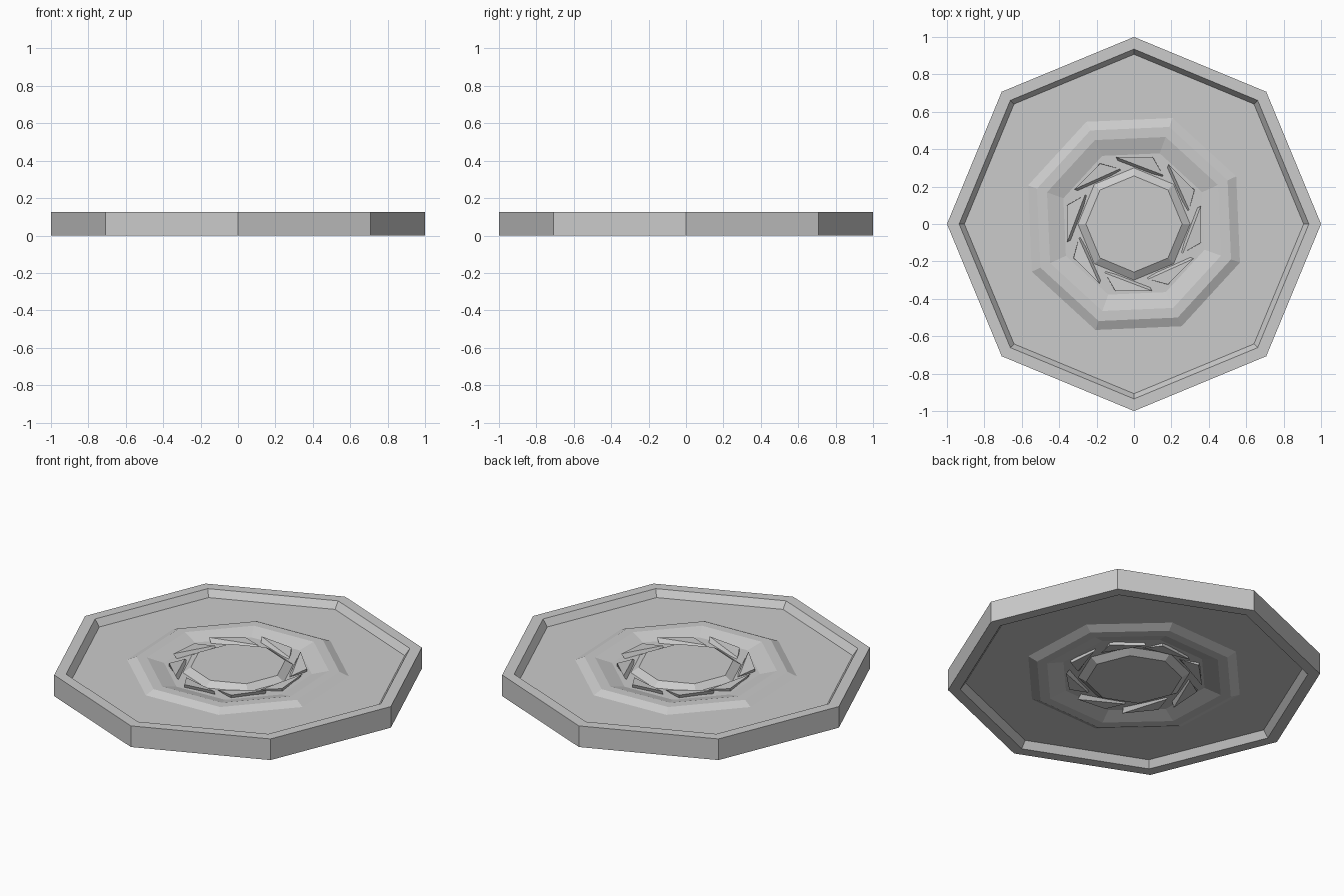
import bpy
from math import cos, sin, radians, pi

if "Cube" in bpy.data.objects:
    bpy.data.objects.remove(bpy.data.objects["Cube"])

T = 0.125      # total thickness
FLOOR = 0.085  # recessed face height
N = 8


def make_object(name, verts, faces):
    mesh = bpy.data.meshes.new(name)
    mesh.from_pydata(verts, [], faces)
    mesh.update()
    ob = bpy.data.objects.new(name, mesh)
    bpy.context.collection.objects.link(ob)
    return ob


# Plate: octagonal rings (radius, height, twist), mirrored to the underside
upper = [
    (1.0, T, 0), (0.935, T, 0), (0.907, FLOOR, 0),          # rim and recess
    (0.603, FLOOR, 25), (0.552, 0.108, 25),                 # outer ridge slope
    (0.495, 0.108, 25), (0.402, FLOOR - 0.003, 25),         # inner ridge slope
    (0.30, FLOOR - 0.003, 0), (0.257, 0.11, 0),             # central hub
]
lower = [(r, T - z, a) for r, z, a in upper]
rings = upper[::-1] + lower
verts = []
for r, z, a in rings:
    for i in range(N):
        t = 2 * pi * i / N + radians(a)
        verts.append((r * cos(t), r * sin(t), z))
faces = [tuple(range(N))]
for k in range(len(rings) - 1):
    for i in range(N):
        j = (i + 1) % N
        faces.append((k * N + i, (k + 1) * N + i, (k + 1) * N + j, k * N + j))
last = (len(rings) - 1) * N
faces.append(tuple(last + i for i in reversed(range(N))))
make_object("octagonal_plate", verts, faces)

# Swirl blades: tapered wedges around the hub, showing on both sides
top = [(-0.095, 0.357, 0.110), (0.155, 0.262, 0.088), (0.10, 0.357, 0.097)]
base = [(-0.085, 0.335, 0.075), (0.150, 0.245, 0.075), (0.10, 0.360, 0.075)]
section = top + base + [(x, y, T - z) for x, y, z in base] + [(x, y, T - z) for x, y, z in top]
wedge_faces = [(0, 1, 2), (11, 10, 9)]
for k in range(3):
    for i in range(3):
        j = (i + 1) % 3
        wedge_faces.append((k * 3 + i, (k + 1) * 3 + i, (k + 1) * 3 + j, k * 3 + j))
for b in range(N):
    t = 2 * pi * b / N
    pts = [(x * cos(t) - y * sin(t), x * sin(t) + y * cos(t), z) for x, y, z in section]
    make_object(f"swirl_blade_{b + 1}", pts, wedge_faces)
